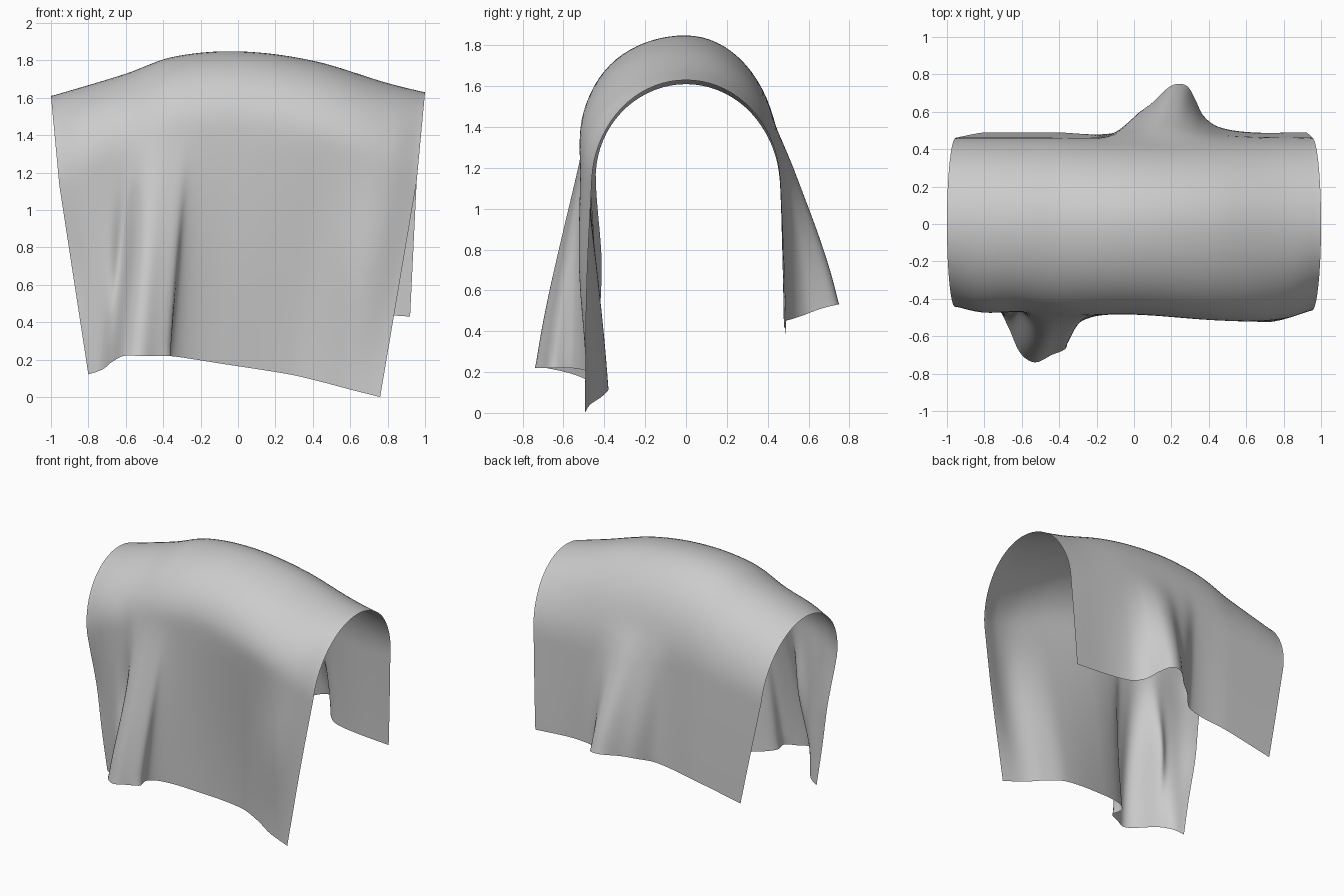
import bpy
import bmesh
from math import sin, cos, exp, pi

# remove the default object
default = bpy.data.objects.get("Cube")
if default:
    bpy.data.objects.remove(default, do_unlink=True)


def curve(keys, u):
    """Smooth cubic through keys (u, value, value, ...), evaluated at u."""
    last = len(keys) - 1

    def slope(i, k):
        a, b = keys[max(i - 1, 0)], keys[min(i + 1, last)]
        return (b[k] - a[k]) / (b[0] - a[0])

    i = 0
    while i < last - 1 and u > keys[i + 1][0]:
        i += 1
    p, q = keys[i], keys[i + 1]
    h = q[0] - p[0]
    s = (u - p[0]) / h
    blend = s * s * (3 - 2 * s)
    return [
        p[k] + (q[k] - p[k]) * blend
        + h * s * (1 - s) * ((1 - s) * slope(i, k) - s * slope(i + 1, k))
        for k in range(1, len(p))
    ]


# crown line along the top: u, height
CROWN = [(-1, 1.61), (-.6, 1.73), (-.35, 1.82), (0, 1.85),
         (.4, 1.80), (.8, 1.68), (1, 1.63)]

# arch half width and drop per side: u, width, drop
FRONT_ARCH = [(-1, .45, .48), (-.85, .48, .44), (-.65, .47, .42), (-.4, .49, .42),
              (0, .485, .4), (.6, .525, .42), (.85, .5, .44), (1, .45, .48)]
BACK_ARCH = [(-1, .45, .48), (0, .457, .62), (.5, .457, .6), (1, .45, .48)]

# hem lines with one deep fold each: u, x, y, z
FRONT_HEM = [(-1, -.8, -.42, .12), (-.75, -.72, -.46, .15), (-.62, -.67, -.56, .19),
             (-.53, -.61, -.69, .22), (-.45, -.53, -.74, .22), (-.37, -.44, -.7, .22),
             (-.31, -.36, -.66, .22), (-.24, -.37, -.57, .22), (-.15, -.29, -.5, .21),
             (0, -.1, -.44, .18), (.4, .28, -.38, .12), (.6, .45, -.41, .08),
             (.8, .6, -.465, .04), (1, .76, -.495, 0)]
BACK_HEM = [(-1, -.8, .49, .33), (-.5, -.42, .49, .4), (-.18, -.09, .49, .45),
            (-.07, .02, .59, .49), (.04, .1, .65, .51), (.14, .2, .74, .53),
            (.22, .28, .74, .53), (.31, .33, .66, .51), (.39, .37, .58, .48),
            (.5, .45, .52, .46), (.7, .63, .49, .45), (1, .92, .49, .43)]

# soft dents and swells in the front wall: u, z, u size, z size, depth
FRONT_DENTS = [(-.6, .75, .07, .35, .08), (-1, .75, .1, .25, .02),
               (.78, .7, .18, .45, -.04)]

COLUMNS, ARCH_ROWS, WALL_ROWS = 120, 18, 28
FOLD_TOP = 1.42   # height at which the folds begin


def half_column(u, side, arch, hem, dents):
    """Points from the crown down to the hem on one side."""
    crown = curve(CROWN, u)[0]
    width, drop = curve(arch, u)
    end = curve(hem, u)
    points = []
    for r in range(ARCH_ROWS + 1):
        a = r / ARCH_ROWS * pi / 2
        points.append((u * (1 - .045 * (1 - cos(a))),
                       side * width * sin(a), crown - drop * (1 - cos(a))))
    foot = points[-1]
    for r in range(1, WALL_ROWS + 1):
        t = r / WALL_ROWS
        points.append((foot[0] + (end[0] - foot[0]) * t, foot[1],
                       foot[2] + (end[2] - foot[2]) * t))

    # push the lower cloth out into its fold, quickest just under the arch
    folded = []
    for x, y, z in points:
        t = max(0, (FOLD_TOP - z) / (FOLD_TOP - end[2]))
        push = t * t * 1.05 / (t + .05) + .4 * t * t * (1 - t)
        y += (end[1] - foot[1]) * push
        for du, dz, size_u, size_z, depth in dents:
            y += depth * exp(-((u - du) / size_u) ** 2 - ((z - dz) / size_z) ** 2)
        folded.append((x, y, z))
    return folded


# cloth sheet: front hem, over the crown, to the back hem
bm = bmesh.new()
columns = []
for c in range(COLUMNS + 1):
    u = -1 + 2 * c / COLUMNS
    front = half_column(u, -1, FRONT_ARCH, FRONT_HEM, FRONT_DENTS)
    back = half_column(u, 1, BACK_ARCH, BACK_HEM, [])
    columns.append([bm.verts.new(p) for p in front[:0:-1] + back])
for left, right in zip(columns, columns[1:]):
    for r in range(len(left) - 1):
        bm.faces.new((left[r], right[r], right[r + 1], left[r + 1]))

# relax the join between arch and walls
inner = [v for v in bm.verts if not v.is_boundary]
for _ in range(4):
    bmesh.ops.smooth_vert(bm, verts=inner, factor=.5,
                          use_axis_x=True, use_axis_y=True, use_axis_z=True)

mesh = bpy.data.meshes.new("draped_cloth")
bm.to_mesh(mesh)
bm.free()
for face in mesh.polygons:
    face.use_smooth = True
cloth = bpy.data.objects.new("draped_cloth", mesh)
bpy.context.collection.objects.link(cloth)

# plain grey fabric
fabric = bpy.data.materials.new("light_grey_fabric")
fabric.use_nodes = True
grey = (.6, .6, .6, 1)
fabric.diffuse_color = grey
fabric.node_tree.nodes["Principled BSDF"].inputs["Base Color"].default_value = grey
mesh.materials.append(fabric)
